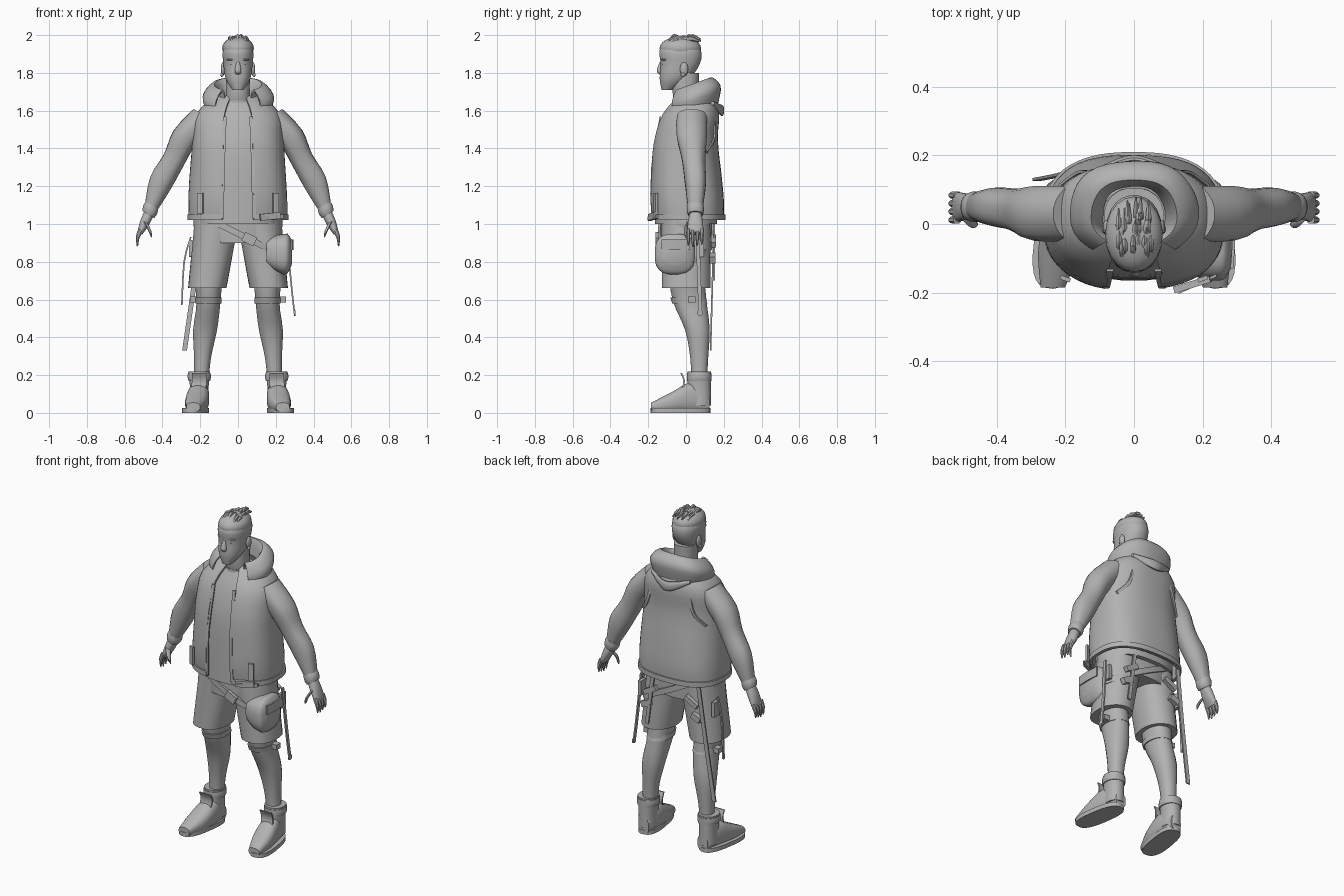
import bpy, bmesh, math, random
from mathutils import Vector, Matrix, Euler

random.seed(4)
if "Cube" in bpy.data.objects:
    bpy.data.objects.remove(bpy.data.objects["Cube"])

grey = bpy.data.materials.new("plain grey")
grey.use_nodes = True
grey.diffuse_color = (.45, .45, .45, 1)
grey.node_tree.nodes["Principled BSDF"].inputs["Base Color"].default_value = grey.diffuse_color

X, Y, Z = Vector((1, 0, 0)), Vector((0, 1, 0)), Vector((0, 0, 1))
SIDES = {"left_": 1, "right_": -1}


def finish(name, bm, thickness=0):
    """Turn the bmesh into a shaded object, optionally as a thin shell."""
    bmesh.ops.recalc_face_normals(bm, faces=bm.faces)
    if thickness:
        bmesh.ops.solidify(bm, geom=bm.faces[:], thickness=thickness)
        bmesh.ops.recalc_face_normals(bm, faces=bm.faces)
    mesh = bpy.data.meshes.new(name)
    bm.to_mesh(mesh)
    bm.free()
    mesh.materials.append(grey)
    mesh.polygons.foreach_set("use_smooth", [True] * len(mesh.polygons))
    mesh.set_sharp_from_angle(angle=math.radians(40))
    bpy.context.collection.objects.link(bpy.data.objects.new(name, mesh))


def sample(values, t):
    """Read a smooth curve through evenly spaced values; a lone value is constant."""
    if not isinstance(values, list):
        return values
    last = len(values) - 1
    i = min(int(t * last), last - 1)
    f = t * last - i
    before, start = values[max(i - 1, 0)], values[i]
    end, after = values[i + 1], values[min(i + 2, last)]
    linear = (end - before) * f
    square = (before * 2 - start * 5 + end * 4 - after) * f ** 2
    cube = (start * 3 - before - end * 3 + after) * f ** 3
    return start + (linear + square + cube) / 2


def power(value, exponent):
    return math.copysign(abs(value) ** exponent, value)


def loft(name, path, width, depth, across=X, along=Y, sides=20, steps=12, square=2.2,
         side=1, gap=None, thickness=0, folds=0):
    """Skin superellipse rings along a path; gap (degrees) leaves the front open."""
    path = [Vector(point) for point in path]
    across, along = Vector(across), Vector(along)
    bm = bmesh.new()
    loops = []
    for step in range(steps + 1):
        t = step / steps
        centre, w, d = sample(path, t), sample(width, t), sample(depth, t)
        loop = []
        for k in range(sides):
            angle = math.tau * (k + .5) / sides
            if gap:
                angle = math.radians(gap - 90 + (360 - gap * 2) * k / (sides - 1))
            crease = 1 + folds * math.sin(angle * 5 + centre.z * 9)
            point = centre + across * (w * crease * power(math.cos(angle), 2 / square))
            point += along * (d * crease * power(math.sin(angle), 2 / square))
            point.x *= side
            loop.append(bm.verts.new(point))
        loops.append(loop)
    for low, high in zip(loops, loops[1:]):
        for k in range(sides - 1 if gap else sides):
            j = (k + 1) % sides
            bm.faces.new((low[k], low[j], high[j], high[k]))
    if not gap:
        bm.faces.new(loops[0])
        bm.faces.new(loops[-1])
    finish(name, bm, thickness)


def strap(name, path, width, across=X, along=Y, side=1):
    """Thin flat ribbon: a four sided loft."""
    loft(name, path, width, .006, across, along, sides=4, steps=6, square=2, side=side)


def ball(name, centre, size):
    bm = bmesh.new()
    place = Matrix.LocRotScale(Vector(centre), None, Vector(size))
    bmesh.ops.create_uvsphere(bm, u_segments=20, v_segments=12, radius=1, matrix=place)
    finish(name, bm)


def box(name, centre, size, tilt=0, turn=0):
    bm = bmesh.new()
    place = Matrix.LocRotScale(Vector(centre), Euler((0, tilt, turn)), Vector(size))
    bmesh.ops.create_cube(bm, size=1, matrix=place)
    finish(name, bm)


# Head, face and neck
loft("head", [(0, -.1, 1.71), (0, -.06, 1.77), (0, -.03, 1.85), (0, -.03, 1.92), (0, -.03, 1.98)],
     width=[.03, .066, .078, .08, .04], depth=[.03, .08, .105, .11, .06], sides=24)
loft("neck", [(0, .03, 1.58), (0, 0, 1.68), (0, 0, 1.8)], width=[.08, .064, .064], depth=.07)
loft("nose", [(0, -.13, 1.86), (0, -.14, 1.81), (0, -.13, 1.79)],
     width=[.008, .018, .01], depth=[.008, .015, .008], sides=10)
ball("brow", (0, -.11, 1.87), (.06, .026, .01))
ball("mouth", (0, -.125, 1.77), (.024, .014, .01))
for label, s in SIDES.items():
    ball(label + "eye", (s * .03, -.116, 1.845), (.014, .012, .007))
    ball(label + "ear", (s * .08, -.01, 1.82), (.011, .022, .036))
    ball(label + "earring", (s * .085, -.016, 1.79), (.008, .012, .012))

# Swept back hair
ball("hair", (0, -.03, 1.93), (.084, .11, .062))
for i in range(26):
    root = Vector((random.uniform(-.05, .05), random.uniform(-.11, .01), 1.96))
    crown = root + Y * .03 + Z * random.uniform(.022, .034) - Z * root.x ** 2 * 5
    loft("hair_lock", [root, crown, crown + Y * .05 - Z * .015], width=[.005, .009, .002],
         depth=[.008, .007, .002], along=Y + Z * 2, sides=6, steps=6)

# Shirt and open sleeveless jacket with its hood
loft("shirt", [(0, 0, 1), (0, 0, 1.4), (0, .02, 1.65)],
     width=[.22, .23, .22, .2, .09], depth=[.165, .16, .15, .12, .08], sides=28, square=2.5)
loft("shirt_collar", [(0, .02, 1.62), (0, .02, 1.655)], width=.088, depth=.086, steps=2)
jacket_width = [.26, .262, .256, .248, .24, .222, .12]
jacket_depth = [.19, .197, .19, .18, .168, .15, .09]
jacket_path = [(0, .01, 1.02), (0, 0, 1.24), (0, 0, 1.46), (0, .05, 1.68)]
loft("jacket", jacket_path, jacket_width, jacket_depth, sides=48, steps=18, square=2.5,
     gap=14, thickness=.012, folds=.006)
loft("jacket_hem", [(0, .01, 1.02), (0, .01, 1.05)], width=.267, depth=.2, sides=48, steps=1,
     square=2.5, gap=14, thickness=.008)
loft("hood", [(0, .04, 1.59), (0, .04, 1.68), (0, .03, 1.74), (0, .03, 1.65)],
     width=[.165, .188, .125, .09], depth=[.13, .145, .1, .08], along=Y + Z * .36,
     sides=32, gap=38, thickness=.008, folds=.015)
loft("hood_fold", [(-.13, .14, 1.64), (0, .19, 1.6), (.13, .14, 1.64)],
     width=[.01, .03, .01], depth=.012, across=Z, sides=12)
for label, s in SIDES.items():
    strap(label + "back_piping", [(.13, .15, 1.55), (.16, .15, 1.45), (.215, .11, 1.38)], .01,
          across=X + Z, side=s)
    strap(label + "jacket_edge", [(.085, -.18, 1.03), (.08, -.18, 1.3), (.07, -.135, 1.57)], .014, side=s)
    box(label + "pocket_tab", (s * .2, -.16, 1.11), (.03, .012, .11), turn=s * .35)
box("pocket_flap", (.17, -.176, 1.04), (.11, .02, .035), tilt=-.1, turn=.3)
strap("jacket_toggle", [(.13, -.2, 1.03), (.24, -.15, 1.04)], .015, across=Z)

# Arms and hands
slant = X + Z * .6
for label, s in SIDES.items():
    loft(label + "sleeve", [(.17, .03, 1.57), (.28, .03, 1.46), (.34, .04, 1.34), (.41, .05, 1.22), (.46, .05, 1.09)],
         width=[.065, .06, .052, .055, .032], depth=[.08, .08, .062, .056, .04],
         across=slant, side=s, folds=.02)
    loft(label + "cuff", [(.455, .05, 1.1), (.475, .05, 1.05)], width=[.033, .037, .031],
         depth=[.042, .045, .04], across=slant, side=s, steps=6)
    loft(label + "palm", [(.47, .05, 1.06), (.52, .05, .95)], width=[.024, .022, .012],
         depth=[.03, .04, .044], across=slant, side=s)
    for k in range(4):
        knuckle = Vector((.515, .012 + .024 * k, .97))
        tip = knuckle + X * .018 - Z * (.088 - .006 * abs(k - 1))
        loft(label + "finger", [knuckle, knuckle + X * .016 - Z * .04, tip], width=[.012, .01, .004],
             depth=[.012, .01, .004], across=slant, sides=8, steps=6, side=s)
    loft(label + "thumb", [(.49, .02, 1.01), (.47, 0, .97), (.458, 0, .93)], width=[.014, .012, .004],
         depth=[.014, .012, .004], across=slant, sides=8, steps=6, side=s)

# Shorts, legs and boots
loft("shorts_waist", [(0, 0, .9), (0, 0, 1.06)], width=[.19, .235, .235], depth=.138, sides=28)
for label, s in SIDES.items():
    loft(label + "shorts_leg", [(.163, 0, .66), (.11, 0, 1.02)], width=[.102, .11, .12], depth=.13,
         side=s, folds=.012)
    loft(label + "leg", [(.16, 0, .74), (.156, .02, .59), (.174, .06, .44), (.188, .07, .29), (.195, .07, .14)],
         width=[.08, .064, .064, .045, .038], depth=[.095, .09, .066, .048, .04], side=s)
    loft(label + "knee_band", [(.156, .01, .61), (.156, .02, .58)], width=.069, depth=.094, steps=1, side=s)
    loft(label + "boot_shaft", [(.205, .07, .04), (.205, .07, .22)], width=[.05, .05, .058],
         depth=.062, side=s)
    loft(label + "boot_collar", [(.205, .07, .17), (.205, .07, .21)], width=[.058, .063, .06],
         depth=.065, steps=4, side=s)
    loft(label + "boot_foot", [(.2, .125, .05), (.207, .03, .08), (.22, -.08, .055), (.237, -.185, .03)],
         width=[.035, .055, .06, .036], depth=[.045, .08, .053, .024], along=Z, square=2.6, side=s)
    loft(label + "boot_sole", [(.224, -.03, 0), (.224, -.03, .025)], width=.063, depth=.158,
         across=X + Y * .16, along=Y - X * .16, sides=28, square=2.7, steps=1, side=s)
    strap(label + "boot_tongue", [(.21, -.02, .12), (.205, -.01, .17), (.205, -.025, .21)], .055, side=s)

# Slanted belt and hip bag
loft("belt", [(.012, 0, .925), (.012, 0, .962)], width=.255, depth=.15, across=X - Z * .5,
     sides=32, steps=1)
box("belt_buckle", (.06, -.152, .92), (.07, .02, .05), tilt=.46)
loft("hip_bag", [(.15, -.07, .85), (.24, -.06, .84), (.285, -.06, .85)], width=[.07, .1, .104, .065],
     depth=[.07, .1, .106, .065], across=Y, along=Z, square=2.8)
strap("bag_flap", [(.285, -.13, .89), (.29, -.06, .89), (.285, .02, .89)], .04, across=Z, along=X)

# Hanging straps and clips
strap("left_side_strap", [(.26, .06, .95), (.28, .07, .7), (.3, .075, .52)], .014, across=Y, along=X)
loft("strap_ring", [(.297, .075, .53), (.304, .075, .53)], width=.016, depth=.016, across=Y,
     along=Z, steps=1)
strap("right_side_strap", [(-.25, .05, .93), (-.285, .06, .8), (-.297, .06, .57)], .01, across=Y, along=X)
strap("right_back_strap", [(-.19, .15, 1.02), (-.23, .14, .7), (-.283, .13, .33)], .018)
strap("left_back_strap", [(.12, .15, 1), (.16, .15, .7)], .016)
for label, s in SIDES.items():
    box(label + "back_clip", (s * .17, .14, .82), (.06, .03, .035), tilt=s * .4)
    box(label + "hip_clip", (s * .14, .145, .91), (.09, .025, .03), tilt=s * .5)
    box(label + "knee_clip", (s * .235, .03, .6), (.04, .04, .03))
    box(label + "hip_patch", (s * .25, .07, .87), (.02, .05, .09))
